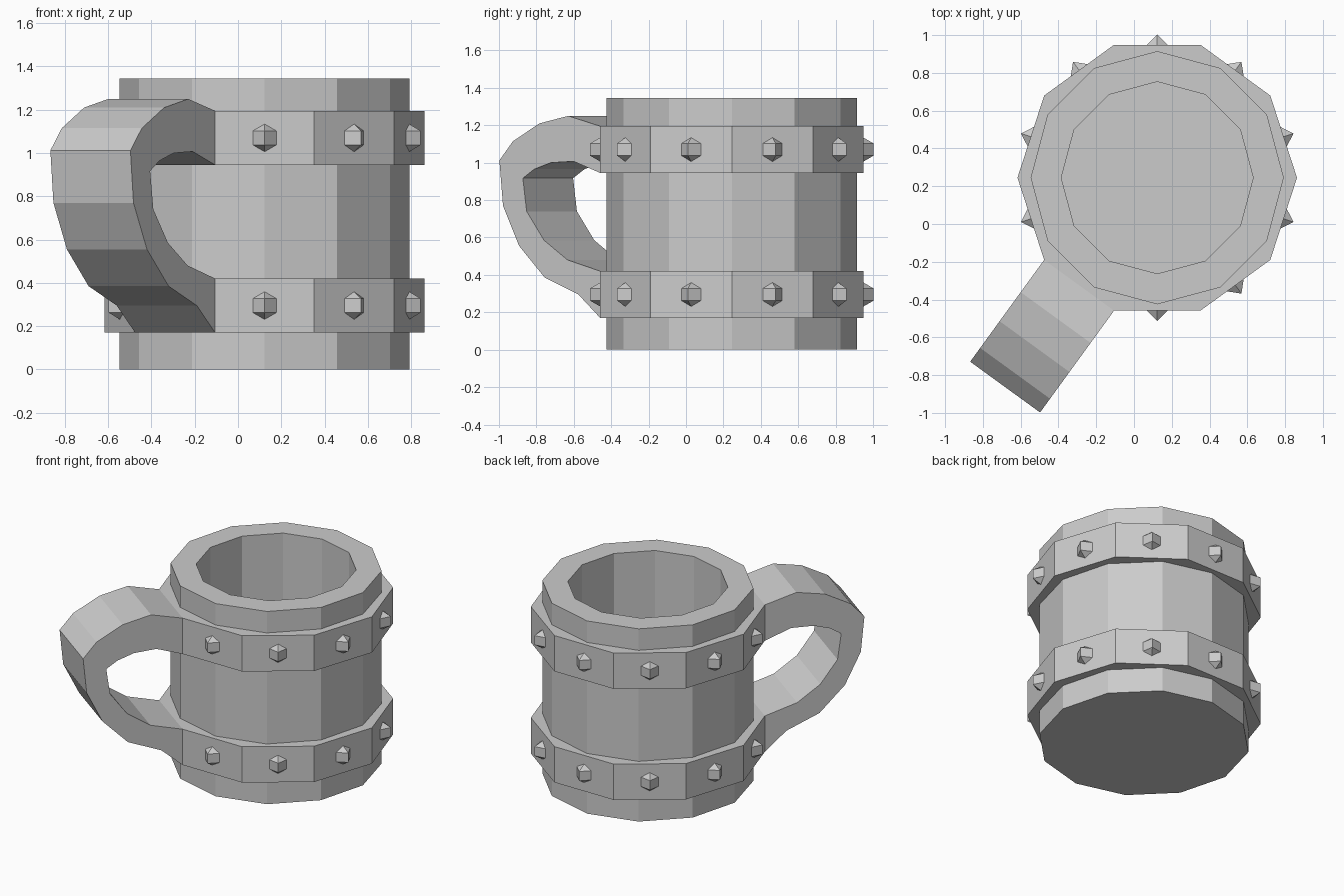
import bpy, bmesh
from math import sin, cos, pi, radians
from mathutils import Matrix, Vector

if "Cube" in bpy.data.objects:
    bpy.data.objects.remove(bpy.data.objects["Cube"])

CX, CY = 0.123, 0.245          # axis of the mug


def finish(name, bm):
    bmesh.ops.recalc_face_normals(bm, faces=bm.faces)
    mesh = bpy.data.meshes.new(name)
    bm.to_mesh(mesh)
    bm.free()
    ob = bpy.data.objects.new(name, mesh)
    ob.location = (CX, CY, 0)
    bpy.context.collection.objects.link(ob)
    return ob


def lathe(name, profile, sides, closed):
    """Spin (radius, z) points around the mug axis; cap the ends if open."""
    bm = bmesh.new()
    rings = [[bm.verts.new((r * cos(2 * pi * i / sides), r * sin(2 * pi * i / sides), z))
              for i in range(sides)] for r, z in profile]
    pairs = list(zip(rings, rings[1:]))
    if closed:
        pairs.append((rings[-1], rings[0]))
    else:
        bm.faces.new(rings[0])
        bm.faces.new(rings[-1])
    for a, b in pairs:
        for i in range(sides):
            j = (i + 1) % sides
            bm.faces.new((a[i], a[j], b[j], b[i]))
    return finish(name, bm)


# Mug body: hollow, twelve sides
lathe("mug_body", [(0.67, 0), (0.67, 1.345), (0.508, 1.345), (0.508, 0.16)], 12, False)

# Two ten-sided bands with a stud on every facet except the handle's
for label, z in (("lower", 0.17), ("upper", 0.945)):
    lathe(label + "_band", [(0.74, z), (0.74, z + 0.25), (0.6, z + 0.25), (0.6, z)], 10, True)
    bm = bmesh.new()
    for k in range(10):
        deg = 18 + 36 * k
        if deg == 234:
            continue
        m = Matrix.Rotation(radians(deg), 4, 'Z') @ Matrix.Translation((0.702, 0, z + 0.125))
        bmesh.ops.create_uvsphere(bm, u_segments=4, v_segments=3, radius=0.065, matrix=m)
    finish(label + "_studs", bm)

# Handle: side profile (distance from axis, z) extruded across one band facet
outer = [(0.68, 1.195), (0.704, 1.195), (0.915, 1.25), (1.105, 1.21), (1.28, 1.115),
         (1.37, 1.012), (1.346, 0.77), (1.24, 0.555), (1.07, 0.385), (0.848, 0.295),
         (0.704, 0.17), (0.68, 0.17)]
inner = [(0.68, 0.42), (0.704, 0.42), (0.92, 0.48), (1.075, 0.585), (1.19, 0.74),
         (1.215, 0.917), (1.14, 0.965), (1.03, 1.0), (0.88, 1.007), (0.704, 0.945), (0.68, 0.945)]
bm = bmesh.new()
half = 0.74 * sin(radians(18))
side = bm.faces.new([bm.verts.new((r, -half, z)) for r, z in outer + inner])
ext = bmesh.ops.extrude_face_region(bm, geom=[side], use_keep_orig=True)
bmesh.ops.translate(bm, vec=Vector((0, 2 * half, 0)),
                    verts=[v for v in ext["geom"] if isinstance(v, bmesh.types.BMVert)])
bmesh.ops.rotate(bm, verts=bm.verts, cent=(0, 0, 0), matrix=Matrix.Rotation(radians(234), 3, 'Z'))
finish("handle", bm)
